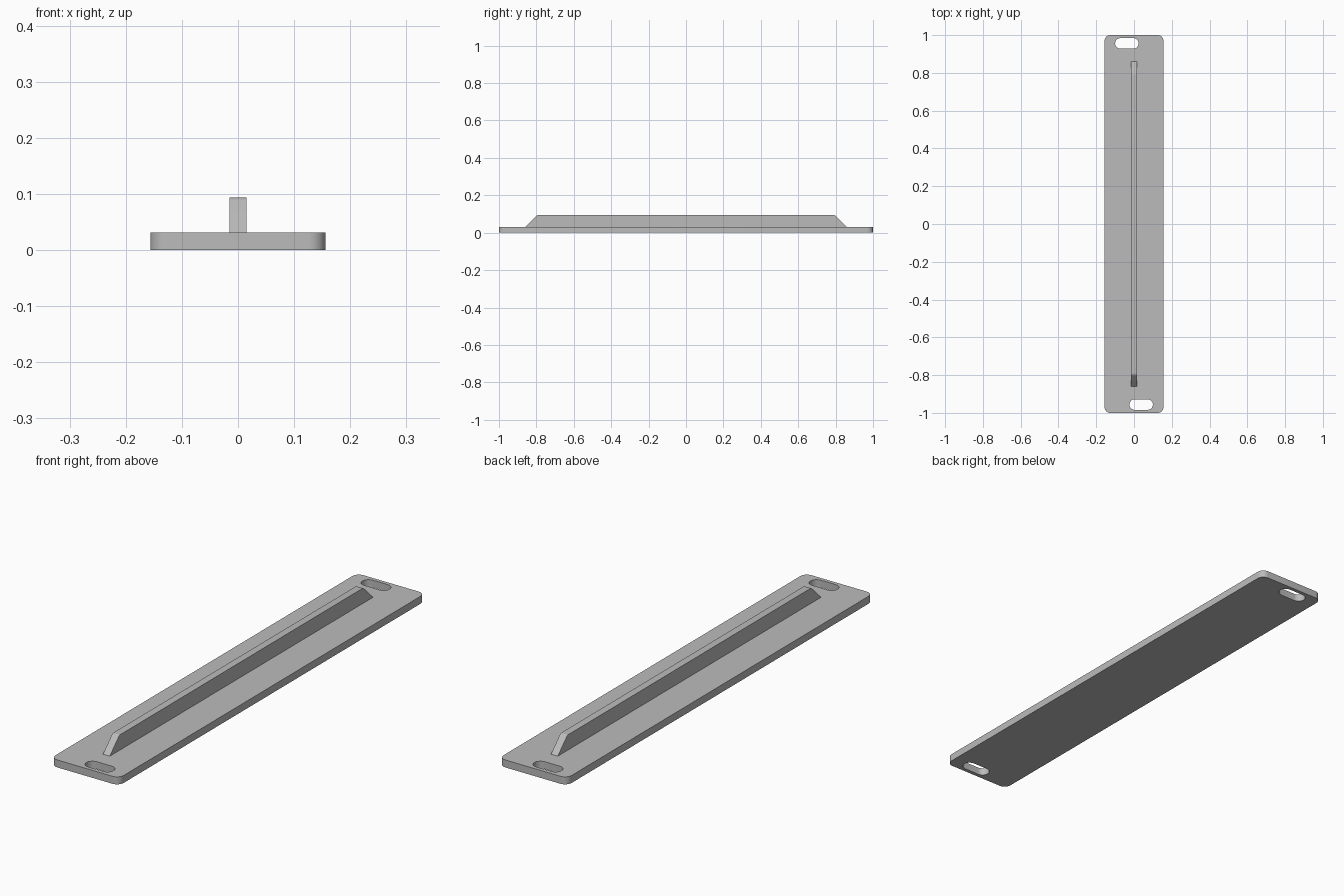
import bpy, bmesh
from math import sin, cos, pi, radians
from mathutils import Vector

if "Cube" in bpy.data.objects:
    bpy.data.objects.remove(bpy.data.objects["Cube"])

HALF_W, HALF_L, PLATE_H = 0.156, 1.0, 0.031
RIB_W, RIB_H = 0.031, 0.094

grey = bpy.data.materials.new("plain grey")
grey.use_nodes = True
colour = (0.5, 0.5, 0.5, 1)
grey.diffuse_color = colour
grey.node_tree.nodes["Principled BSDF"].inputs["Base Color"].default_value = colour


def rounded_rect(cx, cy, hw, hl, r, steps=10):
    """Counter-clockwise outline with rounded corners."""
    corners = [(1, 1), (-1, 1), (-1, -1), (1, -1)]
    return [(cx + sx * (hw - r) + r * cos(a), cy + sy * (hl - r) + r * sin(a))
            for k, (sx, sy) in enumerate(corners)
            for a in [(k + i / steps) * pi / 2 for i in range(steps + 1)]]


def prism(name, points, direction):
    """Extrude a closed outline of 3D points along a direction."""
    bm = bmesh.new()
    face = bm.faces.new([bm.verts.new(p) for p in points])
    grown = bmesh.ops.extrude_face_region(bm, geom=[face])["geom"]
    bmesh.ops.translate(bm, vec=direction,
                        verts=[v for v in grown if isinstance(v, bmesh.types.BMVert)])
    bmesh.ops.remove_doubles(bm, verts=bm.verts, dist=1e-5)
    bmesh.ops.recalc_face_normals(bm, faces=bm.faces)
    mesh = bpy.data.meshes.new(name)
    bm.to_mesh(mesh)
    bm.free()
    mesh.materials.append(grey)
    obj = bpy.data.objects.new(name, mesh)
    bpy.context.collection.objects.link(obj)
    return obj


def smooth(obj):
    bpy.ops.object.select_all(action="DESELECT")
    obj.select_set(True)
    bpy.context.view_layer.objects.active = obj
    bpy.ops.object.shade_smooth_by_angle(angle=radians(30))


# Base plate with rounded corners
plate = prism("base_plate",
              [(x, y, 0) for x, y in rounded_rect(0, 0, HALF_W, HALF_L, 0.03)],
              Vector((0, 0, PLATE_H)))

# Mounting slots, offset to opposite sides at the two ends
for name, s in (("front_slot_cutter", -1), ("back_slot_cutter", 1)):
    outline = rounded_rect(-s * 0.038, s * 0.956, 0.062, 0.028, 0.028)
    cutter = prism(name, [(x, y, -0.05) for x, y in outline], Vector((0, 0, 0.15)))
    cutter.hide_render = True
    cutter.hide_set(True)
    cut = plate.modifiers.new(name, "BOOLEAN")
    cut.operation = "DIFFERENCE"
    cut.solver = "EXACT"
    cut.object = cutter

# Apply the cuts so that the plate carries its own shading
bpy.context.view_layer.update()
cut_mesh = bpy.data.meshes.new_from_object(
    plate.evaluated_get(bpy.context.evaluated_depsgraph_get()))
plate.modifiers.clear()
plate.data = cut_mesh
for child in ("front_slot_cutter", "back_slot_cutter"):
    bpy.data.objects.remove(bpy.data.objects[child])
smooth(plate)

# Central rib: sloped ends blended into the flat top by a small arc
R, TOE = 0.02, 0.86
arc_y = TOE - (RIB_H - PLATE_H) - R * (2 ** 0.5 - 1)
half = [(TOE, PLATE_H - 0.006), (TOE, PLATE_H)]
half += [(arc_y + R * sin(a), RIB_H - R + R * cos(a))
         for a in [pi / 4 * (1 - i / 6) for i in range(7)]]
profile = half + [(-y, z) for y, z in reversed(half)]
rib = prism("central_rib", [(-RIB_W / 2, y, z) for y, z in profile],
            Vector((RIB_W, 0, 0)))
smooth(rib)
